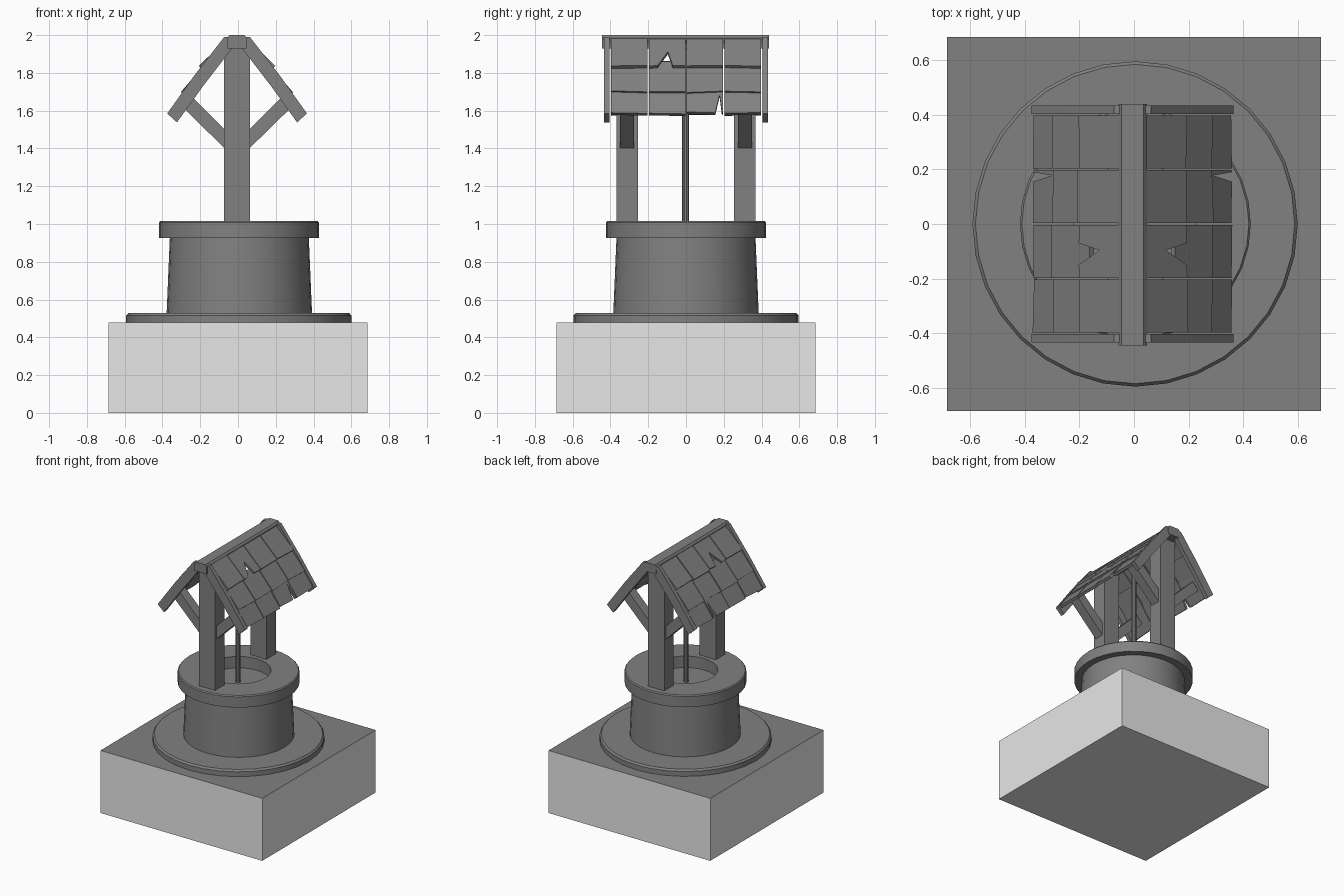
import bpy, bmesh, math, random
from mathutils import Vector

if "Cube" in bpy.data.objects:
    bpy.data.objects.remove(bpy.data.objects["Cube"])

random.seed(4)


def material(name, v):
    m = bpy.data.materials.new(name)
    m.diffuse_color = (v, v, v, 1)
    m.use_nodes = True
    m.node_tree.nodes["Principled BSDF"].inputs["Base Color"].default_value = m.diffuse_color
    return m


DARK = material("dark grey", 0.22)
LIGHT = material("light grey", 0.8)
CX = -0.005  # roof frame sits a touch left of centre


def finish(name, bm, *mats, smooth=False):
    bmesh.ops.recalc_face_normals(bm, faces=bm.faces[:])
    me = bpy.data.meshes.new(name)
    bm.to_mesh(me)
    bm.free()
    for m in mats:
        me.materials.append(m)
    ob = bpy.data.objects.new(name, me)
    bpy.context.collection.objects.link(ob)
    if smooth:
        bpy.ops.object.select_all(action='DESELECT')
        ob.select_set(True)
        bpy.context.view_layer.objects.active = ob
        bpy.ops.object.shade_smooth_by_angle(angle=math.radians(30))
    return ob


def extrude_outline(bm, points, offset):
    """Closed outline of 3D points, thickened by an offset vector."""
    face = bm.faces.new([bm.verts.new(p) for p in points])
    ext = bmesh.ops.extrude_face_region(bm, geom=[face], use_keep_orig=True)
    vs = [g for g in ext['geom'] if isinstance(g, bmesh.types.BMVert)]
    bmesh.ops.translate(bm, vec=offset, verts=vs)


def beam(name, xz, y0, y1, side=1):
    """Timber with an x-z outline running from y0 to y1."""
    bm = bmesh.new()
    extrude_outline(bm, [(CX + side * x, y0, z) for x, z in xz], (0, y1 - y0, 0))
    return finish(name, bm, DARK)


def rect(x0, x1, z0, z1):
    return [(x0, z0), (x1, z0), (x1, z1), (x0, z1)]


def lathe(name, profile, cx, steps=32):
    bm = bmesh.new()
    vs = [bm.verts.new((r, 0, z)) for r, z in profile]
    es = [bm.edges.new(p) for p in zip(vs, vs[1:])]
    bmesh.ops.spin(bm, geom=vs + es, cent=(0, 0, 0), axis=(0, 0, 1),
                   angle=2 * math.pi, steps=steps)
    bmesh.ops.remove_doubles(bm, verts=bm.verts[:], dist=1e-4)
    bmesh.ops.translate(bm, vec=(cx, 0, 0), verts=bm.verts[:])
    return finish(name, bm, DARK, smooth=True)


# Ground block: light sides, dark top
bm = bmesh.new()
bmesh.ops.create_cube(bm, size=1)
for v in bm.verts:
    v.co = (v.co.x * 1.37, v.co.y * 1.37, (v.co.z + 0.5) * 0.478)
bm.normal_update()
for f in bm.faces:
    f.material_index = 1 if f.normal.z > 0.5 else 0
finish("ground_block", bm, LIGHT, DARK)

# Stone base, well wall and rim
lathe("base_disc", [(0.596, 0.475), (0.596, 0.515), (0.585, 0.528), (0, 0.528)], 0.004)
lathe("well_wall", [(0.385, 0.525), (0.368, 0.928), (0, 0.928)], 0.007)
lathe("well_rim", [(0.225, 0.926), (0.225, 1.016), (0.416, 1.016), (0.423, 1.008),
                   (0.423, 0.926), (0.35, 0.926)], 0.005)

# Rope hanging from the ridge
bm = bmesh.new()
bmesh.ops.create_cone(bm, cap_ends=True, segments=10, radius1=0.018, radius2=0.018, depth=1.02)
bmesh.ops.translate(bm, vec=(0, -0.002, 1.435), verts=bm.verts[:])
finish("rope", bm, DARK, smooth=True)

# Ridge beam with chamfered top corners
beam("ridge_beam", [(-0.05, 1.93), (0.05, 1.93), (0.052, 1.985), (0.04, 2.0),
                    (-0.04, 2.0), (-0.052, 1.985)], -0.445, 0.44)

# Posts, braces and gable boards
for e, end in ((-1, "front"), (1, "back")):
    beam(end + "_post", rect(-0.069, 0.068, 1.01, 1.935), e * 0.255, e * 0.368)
    for s, side in ((-1, "left"), (1, "right")):
        beam(f"{end}_{side}_brace", [(0.06, 1.395), (0.30, 1.63), (0.25, 1.685), (0.06, 1.495)],
             e * 0.274, e * 0.35, s)
        beam(f"{end}_{side}_gable_board",
             [(0.03, 1.99), (0.068, 1.99), (0.225, 1.788), (0.37, 1.585),
              (0.318, 1.538), (0.18, 1.73), (0.03, 1.925)], e * 0.404, e * 0.435, s)

# Roof shingles: three overlapping rows of four per side, two of them cracked
ROWS = [((0.045, 1.985), (0.197, 1.838)),
        ((0.155, 1.86), (0.292, 1.70)),
        ((0.255, 1.735), (0.362, 1.587))]
# (row, column): crack as (y offset, fraction up from the lower edge)
CRACKS = {(0, 1): [(0.05, 0), (0.104, 0.5), (0.13, 0)],
          (2, 2): [(0.155, 0), (0.178, 0.65), (0.19, 0)]}
for s, side in ((-1, "left"), (1, "right")):
    bm = bmesh.new()
    for r, (top, low) in enumerate(ROWS):
        a = Vector((CX + s * top[0], 0, top[1]))
        b = Vector((CX + s * low[0], 0, low[1]))
        d = (b - a).normalized()
        inward = Vector((-s * abs(d.z), 0, -abs(d.x))) * 0.02
        for c in range(4):
            y = -0.4 + 0.2 * c
            j0, j1 = (random.uniform(-0.006, 0.006) for _ in range(2))
            lift = -inward * random.uniform(0, 0.2)
            pts = [a + Vector((0, y + 0.003, 0)), b + d * j0 + Vector((0, y + 0.003, 0))]
            for dy, k in CRACKS.get((r, c), []):
                pts.append(b.lerp(a, k) + Vector((0, y + dy, 0)))
            pts += [b + d * j1 + Vector((0, y + 0.197, 0)), a + Vector((0, y + 0.197, 0))]
            extrude_outline(bm, [p + lift for p in pts], inward)
    finish(side + "_roof_shingles", bm, DARK)
